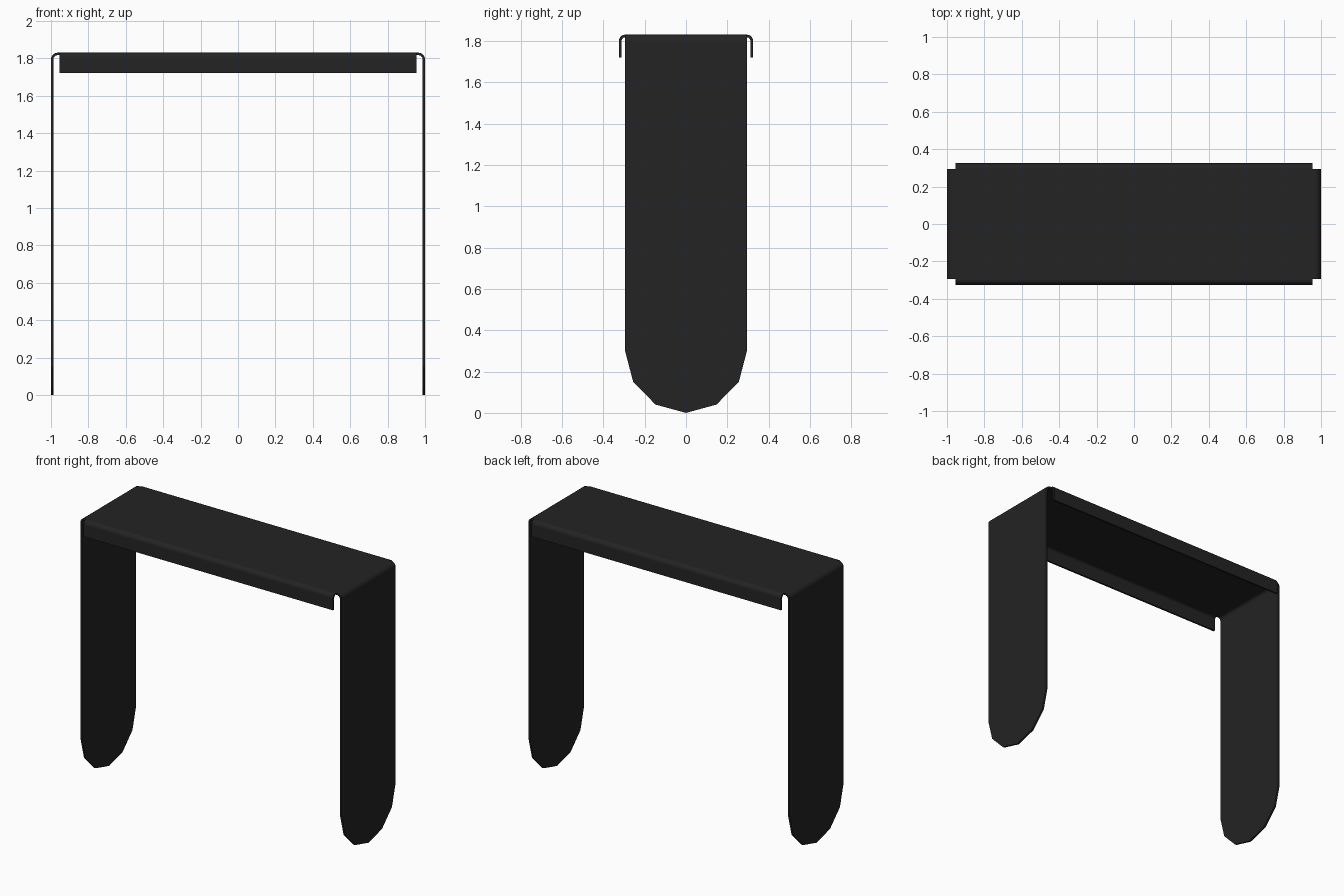
import bpy, bmesh, math
from mathutils import Vector

cube = bpy.data.objects.get("Cube")
if cube:
    bpy.data.objects.remove(cube, do_unlink=True)

TOP, THICK = 1.83, 0.013
HALF_X, HALF_Y = 1.0, 0.325      # outer size of the folded sheet
LEG_HALF = 0.295                 # half width of legs
FLANGE_HALF = 0.955              # half length of the side flanges
FLANGE_END, TIP_START = 1.72, 0.30
BEND_X, BEND_Y = 0.035, 0.03     # outer bend radii
STEPS = 5

black = bpy.data.materials.new("matte_black")
black.use_nodes = True
black.diffuse_color = (0.017, 0.017, 0.017, 1)
black.node_tree.nodes["Principled BSDF"].inputs["Base Color"].default_value = black.diffuse_color

bm = bmesh.new()


def fold(a, b, out, radius, end_z):
    """Bend the sheet down from edge a-b, then run straight to end_z."""
    start = (a.co.copy(), b.co.copy())
    offsets = []
    for i in range(1, STEPS + 1):
        t = math.pi / 2 * i / STEPS
        offsets.append(out * radius * math.sin(t) - Vector((0, 0, radius * (1 - math.cos(t)))))
    offsets.append(out * radius + Vector((0, 0, end_z - TOP)))
    for off in offsets:
        c, d = (bm.verts.new(p + off) for p in start)
        bm.faces.new((a, b, d, c))
        a, b = c, d
    return a, b


# Flat top with notched corners
flat_x, flat_y = HALF_X - BEND_X, HALF_Y - BEND_Y
corners = {}
for sx in (-1, 1):
    for sy in (-1, 1):
        corners[sx, sy, "leg"] = bm.verts.new((sx * flat_x, sy * LEG_HALF, TOP))
        corners[sx, sy, "side"] = bm.verts.new((sx * FLANGE_HALF, sy * flat_y, TOP))
ring = []
for sx, sy in ((-1, -1), (1, -1), (1, 1), (-1, 1)):
    kinds = ("leg", "side") if sx * sy > 0 else ("side", "leg")
    ring += [corners[sx, sy, k] for k in kinds]
top_face = bm.faces.new(ring)

for s in (-1, 1):
    # Side flanges
    fold(corners[-1, s, "side"], corners[1, s, "side"], Vector((0, s, 0)), BEND_Y, FLANGE_END)
    # Legs with faceted round tips
    a, b = fold(corners[s, -1, "leg"], corners[s, 1, "leg"], Vector((s, 0, 0)), BEND_X, TIP_START)
    tip = []
    for i in range(1, 6):
        t = math.pi * i / 6
        tip.append(bm.verts.new((s * HALF_X, LEG_HALF * math.cos(t),
                                 TIP_START * (1 - math.sin(t)))))
    bm.faces.new([a, b] + tip)

bmesh.ops.recalc_face_normals(bm, faces=bm.faces[:])
top_face.normal_update()
if top_face.normal.z < 0:
    bmesh.ops.reverse_faces(bm, faces=bm.faces[:])

mesh = bpy.data.meshes.new("folded_sheet_bracket")
bm.to_mesh(mesh)
bm.free()
mesh.materials.append(black)
bracket = bpy.data.objects.new("folded_sheet_bracket", mesh)
bpy.context.collection.objects.link(bracket)
for other in bpy.context.selected_objects:
    other.select_set(False)
bpy.context.view_layer.objects.active = bracket
bracket.select_set(True)

# Sheet thickness, inwards
solid = bracket.modifiers.new("thickness", "SOLIDIFY")
solid.thickness = THICK
solid.offset = -1
solid.use_even_offset = True
bpy.ops.object.modifier_apply(modifier=solid.name)

# Smooth bends, crisp rims, flat panels
bpy.ops.object.shade_smooth_by_angle(angle=math.radians(25))
weighted = bracket.modifiers.new("flat_panels", "WEIGHTED_NORMAL")
weighted.keep_sharp = True
